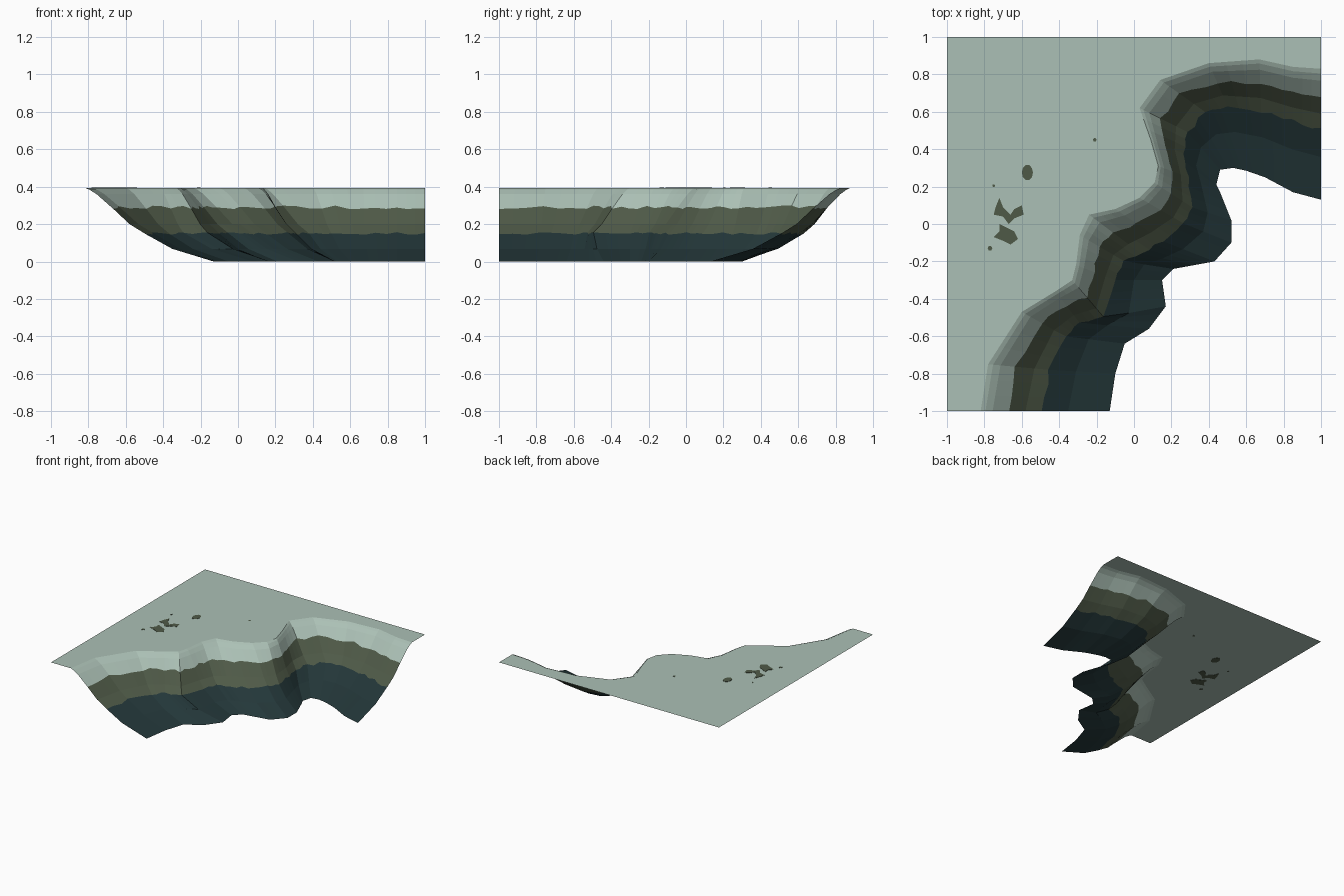
import bpy, bmesh, math, random
from mathutils import Vector

if "Cube" in bpy.data.objects:
    bpy.data.objects.remove(bpy.data.objects["Cube"])

random.seed(4)
TOP = 0.394


def material(name, rgb):
    m = bpy.data.materials.new(name)
    m.diffuse_color = (*rgb, 1)
    m.use_nodes = True
    m.node_tree.nodes["Principled BSDF"].inputs["Base Color"].default_value = m.diffuse_color
    return m


pale = material("pale_green_grass", (0.41, 0.53, 0.465))
olive = material("olive_rock", (0.078, 0.102, 0.064))
dark = material("dark_teal_rock", (0.017, 0.038, 0.041))

# Plan paths along the cliff: foot, dark band edge, upper rim
foot = [(-.13, -1), (-.10, -.80), (-.05, -.64), (.08, -.56), (.17, -.44), (.15, -.30),
        (.21, -.24), (.32, -.22), (.43, -.20), (.52, -.10), (.52, .02), (.46, .17),
        (.44, .21), (.46, .29), (.53, .30), (.60, .285), (.70, .25), (.85, .17), (1, .13)]
middle = [(-.50, -1), (-.45, -.78), (-.37, -.60), (-.29, -.53), (-.16, -.50), (-.10, -.30),
          (-.05, -.20), (.04, -.16), (.15, -.09), (.27, 0), (.31, .09), (.29, .25),
          (.26, .38), (.29, .49), (.38, .60), (.50, .63), (.68, .605), (.85, .55), (1, .51)]
rim = [(-.82, -1), (-.78, -.75), (-.60, -.47), (-.42, -.36), (-.33, -.30), (-.31, -.22),
       (-.29, -.06), (-.24, .05), (-.10, .08), (.03, .14), (.11, .22), (.13, .31),
       (.09, .45), (.03, .62), (.14, .77), (.40, .86), (.67, .88), (.85, .84), (1, .83)]

# Slope profile: (0 = foot, 1 = middle, 2 = rim) against height
profile = [(0, 0), (.6, .068), (1, .15), (1.25, .2), (1.55, .29), (1.8, .36), (1.92, .384), (2, TOP)]


def height(v):
    for (a, za), (b, zb) in zip(profile, profile[1:]):
        if v <= b:
            return za + (zb - za) * (v - a) / (b - a)
    return TOP


def sample(path, i, f):
    a = Vector(path[i])
    return a if f == 0 else a.lerp(Vector(path[i + 1]), f)


# Cliff sheet with three rock bands and the plateau joined to its rim
bm = bmesh.new()
STEPS = 3
last = len(foot) - 1
columns = []
for k in range(last * STEPS + 1):
    i, f = k // STEPS, (k % STEPS) / STEPS
    a, b, c = (sample(p, i, f) for p in (foot, middle, rim))
    column = []
    for row, (v, z) in enumerate(profile):
        if row in (2, 4):                       # wavy band edges
            v += random.uniform(-.035, .035)
        p = a.lerp(b, v) if v <= 1 else b.lerp(c, v - 1)
        column.append(bm.verts.new((p.x, p.y, height(v))))
    columns.append(column)
for left, right in zip(columns, columns[1:]):
    for r in range(len(profile) - 1):
        face = bm.faces.new((left[r], right[r], right[r + 1], left[r + 1]))
        face.material_index = 2 if r < 2 else 1 if r < 4 else 0
corners = [bm.verts.new((x, y, TOP)) for x, y in ((1, 1), (-1, 1), (-1, -1))]
plateau = bm.faces.new([c[-1] for c in columns] + corners)
bmesh.ops.triangulate(bm, faces=[plateau])
mesh = bpy.data.meshes.new("cliff")
bm.to_mesh(mesh)
bm.free()
for m in (pale, olive, dark):
    mesh.materials.append(m)
bpy.context.collection.objects.link(bpy.data.objects.new("cliff", mesh))


# Bare patches: thin plates through the plateau, visible above and below
def patch(name, outline):
    pb = bmesh.new()
    face = pb.faces.new([pb.verts.new((x, y, TOP - .002)) for x, y in outline])
    new = bmesh.ops.extrude_face_region(pb, geom=[face])["geom"]
    bmesh.ops.translate(pb, vec=(0, 0, .004), verts=[g for g in new if isinstance(g, bmesh.types.BMVert)])
    bmesh.ops.recalc_face_normals(pb, faces=pb.faces)
    me = bpy.data.meshes.new(name)
    pb.to_mesh(me)
    pb.free()
    me.materials.append(olive)
    bpy.context.collection.objects.link(bpy.data.objects.new(name, me))


def oval(x, y, rx, ry, n=10):
    return [(x + rx * math.cos(math.tau * k / n), y + ry * math.sin(math.tau * k / n)) for k in range(n)]


patch("star_patch", [(-.72, .14), (-.74, .09), (-.75, .05), (-.70, .04), (-.67, .0), (-.64, .03),
                     (-.59, .05), (-.60, .10), (-.64, .08), (-.66, .05), (-.70, .09)])
patch("lower_patch", [(-.72, .0), (-.72, -.04), (-.75, -.07), (-.70, -.09), (-.66, -.11),
                      (-.62, -.08), (-.64, -.04), (-.68, -.02)])
patch("oval_patch", oval(-.57, .275, .03, .042))
for n, (x, y, r) in enumerate([(-.77, -.13, .013), (-.21, .45, .01), (-.75, .205, .008)]):
    patch(f"small_patch_{n + 1}", oval(x, y, r, r, 6))
